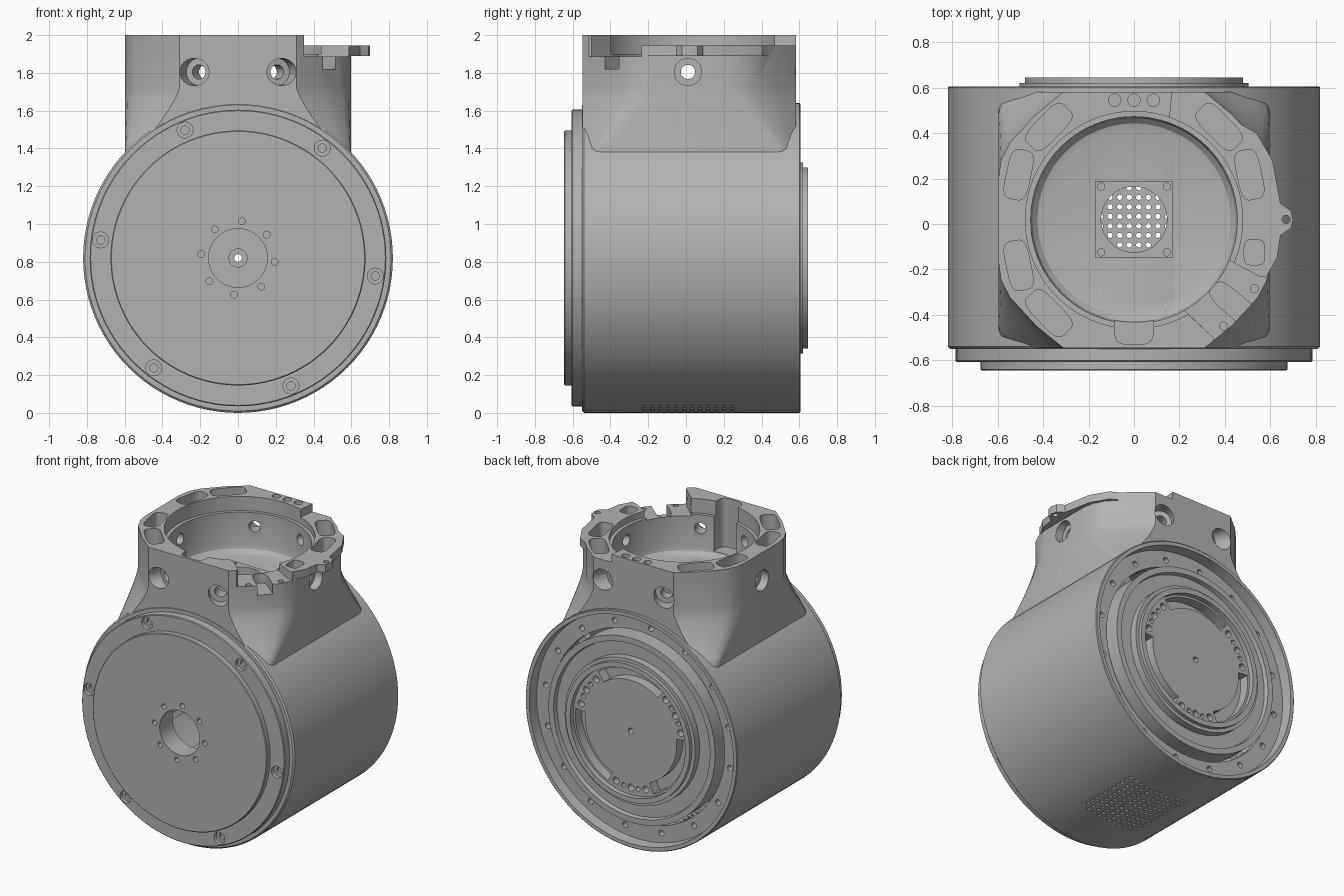
import bpy, bmesh, math
from mathutils import Vector, Matrix

if "Cube" in bpy.data.objects:
    bpy.data.objects.remove(bpy.data.objects["Cube"])

AXIS_Z = 0.82     # height of the main drum axis
NECK_Y = 0.0175   # centre of the neck
SEGMENTS = 96

metal = bpy.data.materials.new("grey metal")
metal.use_nodes = True
metal.diffuse_color = (0.45, 0.45, 0.45, 1)
metal.node_tree.nodes["Principled BSDF"].inputs["Base Color"].default_value = (0.45, 0.45, 0.45, 1)


def loft(bm, rings, wrap=False):
    rows = [[bm.verts.new(p) for p in ring] for ring in rings]
    pairs = list(zip(rows, rows[1:]))
    if wrap:
        pairs.append((rows[-1], rows[0]))
    else:
        bm.faces.new(rows[0][::-1])
        bm.faces.new(rows[-1])
    for low, high in pairs:
        for i in range(len(low)):
            j = (i + 1) % len(low)
            bm.faces.new((low[i], low[j], high[j], high[i]))
    return bm


def polar(r, y, degrees):
    a = math.radians(degrees)
    return Vector((r * math.cos(a), y, AXIS_Z + r * math.sin(a)))


def lathe(bm, profile):
    return loft(bm, [[polar(r, y, 360 * k / SEGMENTS) for r, y in profile]
                     for k in range(SEGMENTS)], wrap=True)


def arc(bm, r0, r1, y0, y1, middle, span, steps=2):
    box = ((r0, y0), (r1, y0), (r1, y1), (r0, y1))
    return loft(bm, [[polar(r, y, middle + span * (k / steps - 0.5)) for r, y in box]
                     for k in range(steps + 1)])


def prism(bm, outline, z0, z1):
    return loft(bm, [[(x, y, z) for x, y in outline] for z in (z0, z1)])


def rounded(cx, cy, a, b, degrees=0):
    turn = Matrix.Rotation(math.radians(degrees), 2)
    points = []
    for k in range(32):
        c, s = math.cos(math.tau * k / 32), math.sin(math.tau * k / 32)
        p = turn @ Vector((a * math.copysign(abs(c) ** 0.5, c), b * math.copysign(abs(s) ** 0.5, s)))
        points.append((cx + p.x, cy + p.y))
    return points


def rod(bm, radius, start, end, sides=24):
    start, end = Vector(start), Vector(end)
    d = end - start
    place = Matrix.Translation((start + end) / 2) @ d.to_track_quat('Z', 'Y').to_matrix().to_4x4()
    bmesh.ops.create_cone(bm, cap_ends=True, segments=sides, radius1=radius, radius2=radius,
                          depth=d.length, matrix=place)
    return bm


def make(name, bm):
    bmesh.ops.recalc_face_normals(bm, faces=bm.faces)
    mesh = bpy.data.meshes.new(name)
    bm.to_mesh(mesh)
    bm.free()
    mesh.materials.append(metal)
    ob = bpy.data.objects.new(name, mesh)
    bpy.context.collection.objects.link(ob)
    return ob


def combine(ob, bm, operation='DIFFERENCE'):
    tool = make("cutter", bm)
    tool.hide_render = True
    mod = ob.modifiers.new("shape", 'BOOLEAN')
    mod.operation, mod.solver, mod.object = operation, 'EXACT', tool
    graph = bpy.context.evaluated_depsgraph_get()
    mesh = bpy.data.meshes.new_from_object(ob.evaluated_get(graph))
    ob.modifiers.clear()
    ob.data = mesh
    bpy.data.objects.remove(tool)


def new():
    return bmesh.new()


# Hollow drum with a front wall and a deep-set back flange
drum = make("drum", lathe(new(), [
    (0.156, -0.55), (0.81, -0.55), (0.82, -0.54), (0.82, 0.6), (0.815, 0.605), (0.79, 0.605),
    (0.785, 0.53), (0.67, 0.53), (0.67, 0.48), (0.77, 0.48), (0.77, -0.5), (0.156, -0.5)]))


# Neck, its rounded corners flaring out into the drum
def neck_ring(z):
    drop = min(max((1.72 - z) / 0.32, 0), 1)
    k = 1 - 0.75 * drop ** 1.3
    corner = [(0.287, 0), (0.165, 0.1), (0.05, 0.225), (0.012, 0.3), (0, 0.38)]
    quarter = [(0.597 - k * dx, 0.5645 - k * dy) for dx, dy in corner]
    loop = quarter[::-1] + [(-x, y) for x, y in quarter]
    loop += [(-x, -y) for x, y in quarter[::-1]] + [(x, -y) for x, y in quarter]
    return [(x, y + NECK_Y, z) for x, y in loop]


neck = make("neck", loft(new(), [neck_ring(z) for z in [1.0] + [1.4 + 0.04 * k for k in range(9)] + [2.0]]))

# Ear plate on the left of the rim, then the lowered part of the rim
ear = [(0.45, 0.45), (0.54, 0.4), (0.61, 0.28), (0.645, 0.09), (0.69, 0.06), (0.7, 0.02),
       (0.69, -0.02), (0.645, -0.05), (0.63, -0.15), (0.56, -0.27), (0.45, -0.27)]
combine(neck, prism(new(), ear, 1.89, 1.97), 'UNION')
combine(neck, prism(new(), [(0.18, 0.7), (0.15, 0.4), (0.15, 0), (0.22, -0.38), (0.35, -0.5),
                            (0.35, -0.7), (0.9, -0.7), (0.9, 0.7)], 1.945, 2.2))
combine(neck, prism(new(), [(0.2, -0.36), (0.35, -0.5), (0.35, -0.7), (0.9, -0.7), (0.9, -0.28),
                            (0.55, -0.23), (0.42, -0.16)], 1.888, 2.2))
combine(neck, prism(new(), rounded(0.47, -0.38, 0.05, 0.16, 49), 1.82, 2.2))

# Neck underside fitted to the drum, and the bore with a rounded floor and stepped mouth
combine(neck, rod(new(), 0.8, (0, -0.7, AXIS_Z), (0, 0.7, AXIS_Z), SEGMENTS))
bore = loft(new(), [[(r * math.cos(math.tau * k / SEGMENTS), NECK_Y + r * math.sin(math.tau * k / SEGMENTS), z)
                     for k in range(SEGMENTS)]
                    for r, z in ((0.395, 1.62), (0.425, 1.628), (0.447, 1.65), (0.455, 1.68), (0.455, 2.2))])
combine(neck, bore.copy())
combine(drum, bore)
combine(neck, rod(new(), 0.478, (0, NECK_Y, 1.9), (0, NECK_Y, 2.2), SEGMENTS))

# Square port on the neck floor
frame = make("port_frame", prism(new(), [(-0.17, -0.15), (0.17, -0.15), (0.17, 0.19), (-0.17, 0.19)], 1.605, 1.66))
port = rod(new(), 0.145, (0, 0.02, 1.4), (0, 0.02, 1.8), 48)
for part in (neck, drum, frame):
    combine(part, port.copy())
port.free()
bm = new()
for sx in (-1, 1):
    for sy in (-1, 1):
        x, y = sx * 0.145, 0.02 + sy * 0.145
        rod(bm, 0.016, (x, y, 1.63), (x, y, 1.8))
combine(frame, bm)

# Rim pockets, front notch and small rim holes
bm = new()
for sx, sy in ((-1, 1), (1, 1), (-1, -1)):
    tilt = -sx * sy
    prism(bm, rounded(sx * 0.375, NECK_Y + sy * 0.41, 0.115, 0.055, tilt * 46), 1.8, 2.2)
    prism(bm, rounded(sx * 0.508, NECK_Y + sy * 0.2, 0.11, 0.053, tilt * 78), 1.8, 2.2)
prism(bm, rounded(0.53, -0.125, 0.045, 0.055), 1.8, 2.2)
prism(bm, rounded(0, -0.445, 0.085, 0.085), 1.66, 2.2)
for x in (-0.085, 0, 0.085):
    rod(bm, 0.027, (x, 0.545, 1.9), (x, 0.545, 2.2))
for x, y in ((0.53, -0.285), (0.395, -0.45), (0.67, 0.02)):
    rod(bm, 0.018, (x, y, 1.86), (x, y, 2.2))
combine(neck, bm)

# Radial screw holes through the neck with wide outer seats
for radius, inner in ((0.038, 0.35), (0.072, 0.54)):
    bm = new()
    for degrees in (0, 67.5, 112.5, 180, 247.5, 292.5):
        a = math.radians(degrees)
        way = Vector((math.cos(a), math.sin(a), 0))
        base = Vector((0, NECK_Y - 0.007, 1.805))
        rod(bm, radius, base + way * inner, base + way * 0.85)
    combine(neck, bm)

# Holes around the back flange and the vent grid underneath
bm = new()
for k in range(16):
    rod(bm, 0.02, polar(0.72, 0.45, 22.5 * k + 8), polar(0.72, 0.6, 22.5 * k + 8), 16)
for i in range(12):
    for j in range(12):
        x, y = 0.042 * (i - 5.5), 0.0125 + 0.042 * (j - 5.5)
        rod(bm, 0.012, (x, y, -0.1), (x, y, 0.3), 10)
combine(drum, bm)

# Stepped front cover with screw seats
cover = make("front_cover", lathe(new(), [
    (0.155, -0.645), (0.67, -0.645), (0.675, -0.64), (0.675, -0.607), (0.78, -0.607), (0.785, -0.602),
    (0.785, -0.54), (0.155, -0.54)]))
bm = new()
for k in range(6):
    rod(bm, 0.042, polar(0.733, -0.58, 60 * k - 7.5), polar(0.733, -0.7, 60 * k - 7.5))
for k in range(8):
    rod(bm, 0.018, polar(0.195, -0.6, 45 * k - 6), polar(0.195, -0.7, 45 * k - 6), 16)
combine(cover, bm)
bm = new()
for k in range(6):
    rod(bm, 0.022, polar(0.733, -0.56, 60 * k - 7.5), polar(0.733, -0.61, 60 * k - 7.5), 16)
combine(cover, bm)

# Back hub with outer ring, stepped collar, centre plate, curved slots and bolt holes
hub = make("rear_hub", lathe(new(), [
    (0.02, 0.61), (0.445, 0.61), (0.445, 0.645), (0.48, 0.645), (0.48, 0.62), (0.505, 0.62),
    (0.505, 0.57), (0.6, 0.57), (0.605, 0.6), (0.645, 0.6), (0.645, 0.45), (0.52, 0.45), (0.52, 0.5),
    (0.05, 0.5), (0.05, 0.47), (0.02, 0.47)]))
bm = new()
for k in range(3):
    arc(bm, 0.355, 0.43, 0.54, 0.63, 90 + 120 * k, 72, 16)
    for offset, radius in ((-17, 0.024), (-8, 0.016), (0, 0.024), (8, 0.016), (17, 0.024)):
        angle = 30 + 120 * k + offset
        rod(bm, radius, polar(0.395, 0.56, angle), polar(0.395, 0.7, angle), 16)
combine(hub, bm)

# Spokes holding the hub, and ribs along the inside wall
bm = new()
for k in range(4):
    arc(bm, 0.63, 0.78, 0.43, 0.485, 90 * k + 45, 6)
make("hub_spokes", bm)
bm = new()
for degrees in range(-50, 240, 20):
    if degrees != 90:
        arc(bm, 0.72, 0.78, -0.51, 0.45, degrees, 3)
make("inner_ribs", bm)

# Smooth curved surfaces, crisp edges
for ob in bpy.context.scene.objects:
    ob.select_set(ob.type == 'MESH')
bpy.context.view_layer.objects.active = neck
bpy.ops.object.shade_smooth_by_angle(angle=math.radians(30))
